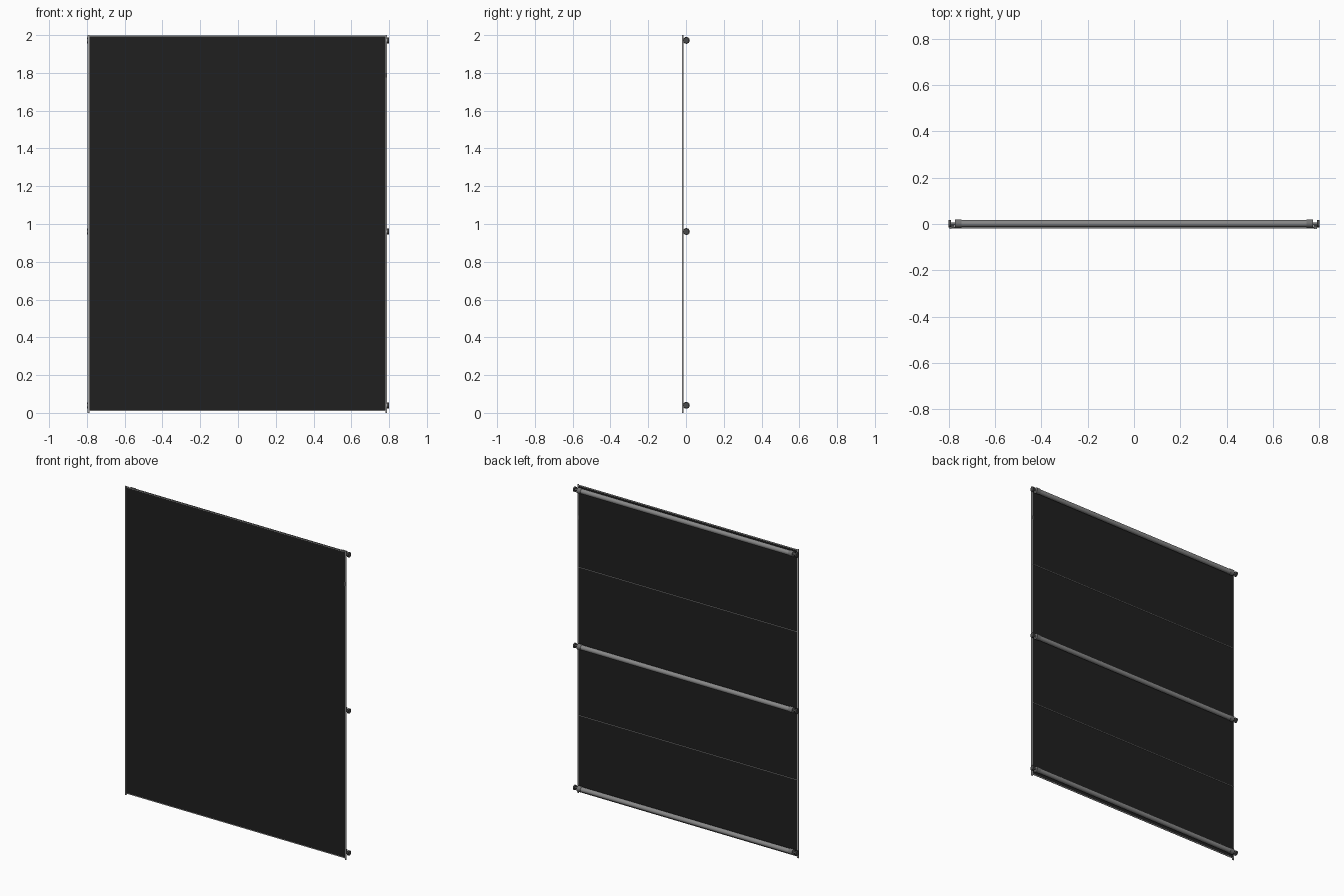
import bpy, math

if "Cube" in bpy.data.objects:
    bpy.data.objects.remove(bpy.data.objects["Cube"])


def material(name, v):
    m = bpy.data.materials.new(name)
    m.diffuse_color = (v, v, v, 1)
    m.use_nodes = True
    m.node_tree.nodes["Principled BSDF"].inputs["Base Color"].default_value = m.diffuse_color
    return m


BLACK = material("black fabric", 0.014)
GREY = material("tube grey", 0.24)
COLLAR = material("collar grey", 0.17)
DARK = material("dark cap", 0.07)
TRIM = material("light trim", 0.38)


def box(name, x0, x1, y0, y1, z0, z1, mat):
    bpy.ops.mesh.primitive_cube_add(size=1, location=((x0 + x1) / 2, (y0 + y1) / 2, (z0 + z1) / 2))
    o = bpy.context.object
    o.name = name
    o.scale = (x1 - x0, y1 - y0, z1 - z0)
    bpy.ops.object.transform_apply(location=False, rotation=False)
    o.data.materials.append(mat)
    return o


def rod(name, x0, x1, y, z, r, mat, sides=24):
    bpy.ops.mesh.primitive_cylinder_add(vertices=sides, radius=r, depth=abs(x1 - x0),
                                        location=((x0 + x1) / 2, y, z),
                                        rotation=(0, math.pi / 2, 0))
    o = bpy.context.object
    o.name = name
    o.data.materials.append(mat)
    bpy.ops.object.shade_smooth_by_angle()
    return o


# main panel with thin trim on all four edges
box("panel", -0.787, 0.78, -0.0195, -0.0155, 0.014, 1.992, BLACK)
box("left_trim", -0.796, -0.787, -0.021, -0.014, 0, 2, TRIM)
box("right_trim", 0.78, 0.789, -0.021, -0.014, 0, 2, TRIM)
box("top_trim", -0.787, 0.78, -0.0195, -0.0155, 1.992, 1.997, TRIM)
box("bottom_trim", -0.787, 0.78, -0.0195, -0.0155, 0.009, 0.014, TRIM)

# thin wires across the back, midway between the tubes
for z in (1.465, 0.505):
    rod("back_wire", -0.787, 0.78, -0.0145, z, 0.002, TRIM, 8)

# three cross tubes with collars, pins, brackets and end caps
for z in (1.972, 0.96, 0.04):
    rod("cross_tube", -0.76, 0.76, 0.002, z, 0.0155, GREY)
    for s in (-1, 1):
        rod("tube_collar", s * 0.745, s * 0.772, 0.002, z, 0.018, COLLAR)
        rod("end_pin", s * 0.772, s * 0.794, 0.001, z, 0.006, COLLAR, 16)
        rod("end_cap", s * 0.79, s * 0.80, 0.001, z, 0.0155, DARK)
        x0, x1 = sorted((s * 0.776, s * 0.789))
        box("pin_bracket", x0, x1, -0.016, 0.002, z - 0.004, z + 0.004, DARK)

# small catch on the right trim
box("side_catch", 0.777, 0.785, -0.022, -0.014, 1.775, 1.8, DARK)
